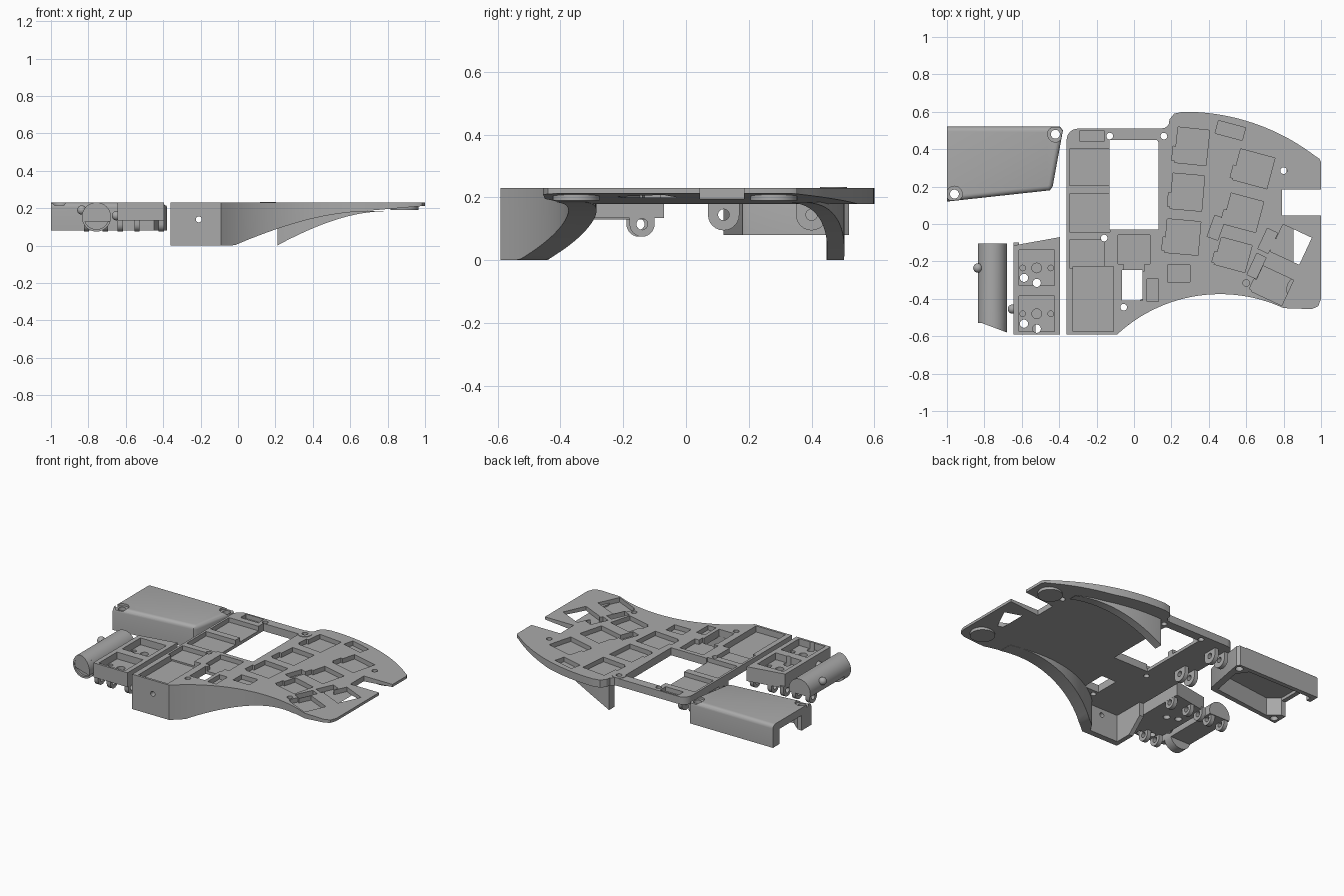
import bpy, bmesh, math
from mathutils import Matrix, Vector

cube = bpy.data.objects.get("Cube")
if cube:
    bpy.data.objects.remove(cube)

grey = bpy.data.materials.new("matte grey")
grey.use_nodes = True
grey.diffuse_color = (0.4, 0.4, 0.4, 1)
grey.node_tree.nodes["Principled BSDF"].inputs["Base Color"].default_value = (0.4, 0.4, 0.4, 1)


def finish(name, bm, smooth=True):
    bmesh.ops.recalc_face_normals(bm, faces=bm.faces)
    mesh = bpy.data.meshes.new(name)
    bm.to_mesh(mesh)
    bm.free()
    mesh.materials.append(grey)
    ob = bpy.data.objects.new(name, mesh)
    bpy.context.collection.objects.link(ob)
    return ob


def add_prism(bm, outline, low, high, axis="z"):
    place = {"z": lambda a, b, c: (a, b, c), "y": lambda a, b, c: (a, c, b),
             "x": lambda a, b, c: (c, a, b)}[axis]
    loops = [[bm.verts.new(place(a, b, c)) for a, b in outline] for c in (low, high)]
    bm.faces.new(loops[0])
    bm.faces.new(loops[1])
    n = len(outline)
    for i in range(n):
        j = (i + 1) % n
        bm.faces.new((loops[0][i], loops[0][j], loops[1][j], loops[1][i]))


def prism(name, outline, low, high, axis="z"):
    bm = bmesh.new()
    add_prism(bm, outline, low, high, axis)
    return finish(name, bm)


def circle(x, y, r, n=24):
    return [(x + r * math.cos(math.tau * i / n), y + r * math.sin(math.tau * i / n)) for i in range(n)]


def rect(x, y, w, h, degrees=0):
    turn = Matrix.Rotation(math.radians(degrees), 2)
    return [tuple(Vector((x, y)) + turn @ Vector((a * w / 2, b * h / 2)))
            for a, b in ((-1, -1), (1, -1), (1, 1), (-1, 1))]


def box(x0, x1, y0, y1):
    return rect((x0 + x1) / 2, (y0 + y1) / 2, x1 - x0, y1 - y0)


def cut(ob, shapes):
    """Subtract prisms given as (outline, low, high, axis)."""
    for shape in shapes:
        tool = prism("cutter", *shape)
        mod = ob.modifiers.new("cut", "BOOLEAN")
        mod.operation, mod.object, mod.solver = "DIFFERENCE", tool, "EXACT"
        bpy.context.view_layer.objects.active = ob
        bpy.ops.object.modifier_apply(modifier=mod.name)
        bpy.data.objects.remove(tool)


def shade(ob):
    bpy.ops.object.select_all(action="DESELECT")
    ob.select_set(True)
    bpy.context.view_layer.objects.active = ob
    bpy.ops.object.shade_smooth_by_angle(angle=math.radians(30))


def front_arc(x):
    return -1.185 + math.sqrt(0.81 ** 2 - (x - 0.46) ** 2)


def back_arc(x):
    return -0.55 + math.sqrt(1.15 ** 2 - (x - 0.27) ** 2)


def spread(a, b, n):
    return [a + (b - a) * i / n for i in range(n + 1)]


TOP = 0.23

# Main plate outline, counter-clockwise
outline = [(-0.36, -0.59)]
outline += [(x, front_arc(x)) for x in spread(-0.09, 0.8, 28)]
outline += [(0.95, -0.455), (0.985, -0.44), (1, -0.4), (1, 0.045), (0.79, 0.045), (0.79, 0.185),
            (1, 0.185), (1, 0.33), (0.99, 0.35)]
outline += [(x, back_arc(x)) for x in spread(0.97, 0.26, 24)]
outline += [(0.215, 0.59), (0.19, 0.56), (0.185, 0.53), (0.16, 0.51)]
outline += [(-0.3 + 0.06 * math.cos(a), 0.45 + 0.06 * math.sin(a)) for a in spread(math.pi / 2, math.pi, 6)]
plate = prism("main_plate", outline, 0.18, TOP)

# Tapered underside, openings and screw holes
cuts = [([(0.62, 0.17), (1.05, 0.17), (1.05, 0.217), (0.62, 0.18)], -1, 1, "y")]
cuts += [(box(*b), 0, 1, "z") for b in ((-0.13, 0.13, -0.03, 0.45), (-0.065, 0.045, -0.41, -0.245))]
cuts += [(circle(x, y, 0.018, 16), 0, 1, "z") for x, y in
         ((-0.13, 0.47), (0.16, 0.47), (-0.16, -0.075), (0.8, 0.285), (0.6, -0.315), (-0.055, -0.445))]

# Key sockets: centre, size, turn
keys = [(0.31, 0.415, 0.17, 0.19, -6), (0.285, 0.17, 0.17, 0.19, -5), (0.26, -0.07, 0.18, 0.18, -5),
        (0.64, 0.295, 0.19, 0.17, -15), (0.585, 0.06, 0.18, 0.17, -15), (0.53, -0.165, 0.17, 0.15, -15),
        (0.84, -0.11, 0.17, 0.16, -25), (0.74, -0.33, 0.18, 0.15, -25)]
FLOOR = 0.2
for x, y, w, h, turn in keys:
    cuts.append((rect(x, y, w, h, turn), FLOOR, 1, "z"))
    side = Matrix.Rotation(math.radians(turn), 2) @ Vector((-w / 2, -h / 4))
    cuts.append((rect(x + side.x, y + side.y, 0.03, h * 0.4, turn), FLOOR, 1, "z"))
# Small component pockets
small = [(0.515, 0.5, 0.15, 0.07, -15), (0.44, -0.02, 0.06, 0.12, -20), (0.715, -0.09, 0.06, 0.12, -25),
         (0.655, -0.225, 0.055, 0.125, -25), (0.24, -0.265, 0.12, 0.09, 0), (0.1, -0.355, 0.06, 0.12, 0),
         (0, -0.137, 0.17, 0.155, 0), (0, -0.225, 0.11, 0.05, 0), (-0.225, 0.47, 0.13, 0.06, 0)]
cuts += [(rect(*s), FLOOR, 1, "z") for s in small]
cuts += [(box(-0.345, -0.128, a, b), FLOOR, 1, "z") for a, b in ((0.205, 0.4), (-0.043, 0.16))]
cuts += [(box(-0.345, -0.16, -0.235, -0.085), FLOOR, 1, "z"),
         (box(-0.325, -0.11, -0.575, -0.228), FLOOR - 0.01, 1, "z")]
cut(plate, cuts)

# Raised screw boss on the plate
boss = prism("screw_boss", circle(0.16, 0.47, 0.043), 0.18, TOP + 0.003)
cut(boss, [(circle(0.16, 0.47, 0.018, 16), 0, 1, "z")])


def rib(name, stations):
    """Wall of varying height: stations are x, outer y, inner y, bottom z."""
    bm = bmesh.new()
    last = None
    for x, outer, inner, z in stations:
        ring = [bm.verts.new(p) for p in ((x, outer, z), (x, inner, z), (x, inner, 0.185), (x, outer, 0.185))]
        if last:
            for i in range(4):
                j = (i + 1) % 4
                bm.faces.new((last[i], last[j], ring[j], ring[i]))
        else:
            bm.faces.new(ring)
        last = ring
    bm.faces.new(last)
    return finish(name, bm)


def sweep_height(x, start, end):
    t = min(max((x - start) / (end - start), 0), 1)
    return 0.184 * math.sin(t * math.pi / 2) ** 0.95


# Arched front wall and rear leg
front = [(-0.36, -0.59, -0.55, 0), (-0.12, -0.59, -0.55, 0)]
front += [(x, front_arc(x), front_arc(x) + 0.09, sweep_height(x, -0.02, 0.72)) for x in spread(-0.09, 0.7, 30)]
front_wall = rib("front_wall", front)
cut(front_wall, [(circle(-0.21, 0.14, 0.016, 16), -0.7, -0.5, "y")])
rear_leg = rib("rear_leg", [(x, back_arc(x) - 0.095, back_arc(x) - 0.15, sweep_height(x, 0.21, 0.8))
                            for x in spread(0.21, 0.78, 24)])
left_wall = prism("left_wall", [(-0.59, 0), (-0.44, 0), (-0.34, 0.09), (-0.34, 0.185), (-0.59, 0.185)],
                  -0.36, -0.33, "x")

# Round feet under the wide end
feet = [prism("foot_pad", circle(0.89, y, 0.075, 32), 0.19, 0.21) for y in (0.28, -0.35)]


def knuckle(x, y, z, r=0.05, top=0.185):
    """Rounded hinge ear with a pin hole along x."""
    arc = [(y + r * math.cos(a), z + r * math.sin(a)) for a in spread(math.pi, math.tau, 12)]
    ear = prism("hinge_ear", arc + [(y + r, top), (y - r, top)], x - 0.014, x + 0.014, "x")
    cut(ear, [(circle(y, z, 0.018, 16), x - 1, x + 1, "x")])
    return ear


ears = [knuckle(x, y, 0.145) for x in (-0.345, -0.27) for y in (0.12, 0.4)]
ears += [knuckle(x, y, 0.115, 0.04, 0.15) for x in (-0.63, -0.54, -0.41) for y in (-0.54, -0.14)]
ears += [knuckle(x, -0.15, 0.115, 0.04, 0.16) for x in (-0.81, -0.71)]

# Thumb key block with two sockets
thumb = prism("thumb_block", [(-0.645, -0.59), (-0.395, -0.59), (-0.395, -0.07), (-0.645, -0.115)], 0.135, TOP)
thumb_cuts = []
for y in (-0.235, -0.48):
    thumb_cuts.append((rect(-0.52, y, 0.19, 0.19), 0.185, 1, "z"))
    thumb_cuts += [(circle(-0.52 + x, y + dy, r, 16), low, 1, "z") for x, dy, r, low in
                   ((0, 0, 0.026, 0.16), (-0.075, 0, 0.015, 0.16), (0.075, 0, 0.015, 0.16),
                    (-0.068, -0.053, 0.022, 0), (0, -0.08, 0.022, 0))]
cut(thumb, thumb_cuts)

# Rounded thumb rest with a slanted front and a full round end
rest = prism("thumb_rest", [(-0.757 + 0.078 * math.cos(a), 0.153 + 0.078 * math.sin(a))
                            for a in spread(-0.3, math.pi + 0.3, 24)], -0.58, -0.105, "y")
cut(rest, [([(-0.9, -0.497), (-0.9, -0.7), (-0.6, -0.7), (-0.6, -0.61)], 0, 1, "z")])
end = prism("round_end", circle(-0.757, 0.153, 0.078, 40), -0.53, -0.47, "y")
cut(end, [(circle(-0.757, 0.153, 0.066, 32), -0.6, -0.515, "y")])
bumps = []
for x, y, z in ((-0.835, -0.235, 0.19), (-0.65, -0.455, 0.16)):
    bm = bmesh.new()
    bmesh.ops.create_uvsphere(bm, u_segments=20, v_segments=12, radius=0.025,
                              matrix=Matrix.Translation((x, y, z)))
    bumps.append(finish("side_bump", bm))

# Separate cover box, hollow below, with rounded top edges
cover = prism("cover_box", [(-1, 0.12), (-0.45, 0.18), (-0.435, 0.2), (-0.38, 0.5), (-0.395, 0.52), (-1, 0.52)],
              0.08, TOP)
bevel = cover.modifiers.new("soft edge", "BEVEL")
bevel.width, bevel.segments, bevel.limit_method = 0.025, 4, "WEIGHT"
weight = cover.data.attributes.new("bevel_weight_edge", "FLOAT", "EDGE")
for e in cover.data.edges:
    a, b = (cover.data.vertices[v].co for v in e.vertices)
    if a.z > 0.2 and b.z > 0.2 and not (a.x < -0.99 and b.x < -0.99) and max(a.x, b.x) > -0.5:
        weight.data[e.index].value = 1
bpy.context.view_layer.objects.active = cover
bpy.ops.object.modifier_apply(modifier=bevel.name)
cover_cuts = [([(-0.97, 0.22), (-0.9, 0.16), (-0.48, 0.21), (-0.44, 0.42), (-0.49, 0.49), (-0.97, 0.49)],
               0, 0.2, "z"), (box(-1.1, -0.95, 0.22, 0.45), 0, 0.18, "z")]
for x, y in ((-0.42, 0.48), (-0.96, 0.16)):
    cover_cuts += [(circle(x, y, 0.042), 0.215, 1, "z"), (circle(x, y, 0.024, 20), 0, 1, "z")]
cut(cover, cover_cuts)

for ob in [plate, boss, front_wall, rear_leg, left_wall, thumb, rest, end, cover] + feet + ears + bumps:
    shade(ob)
